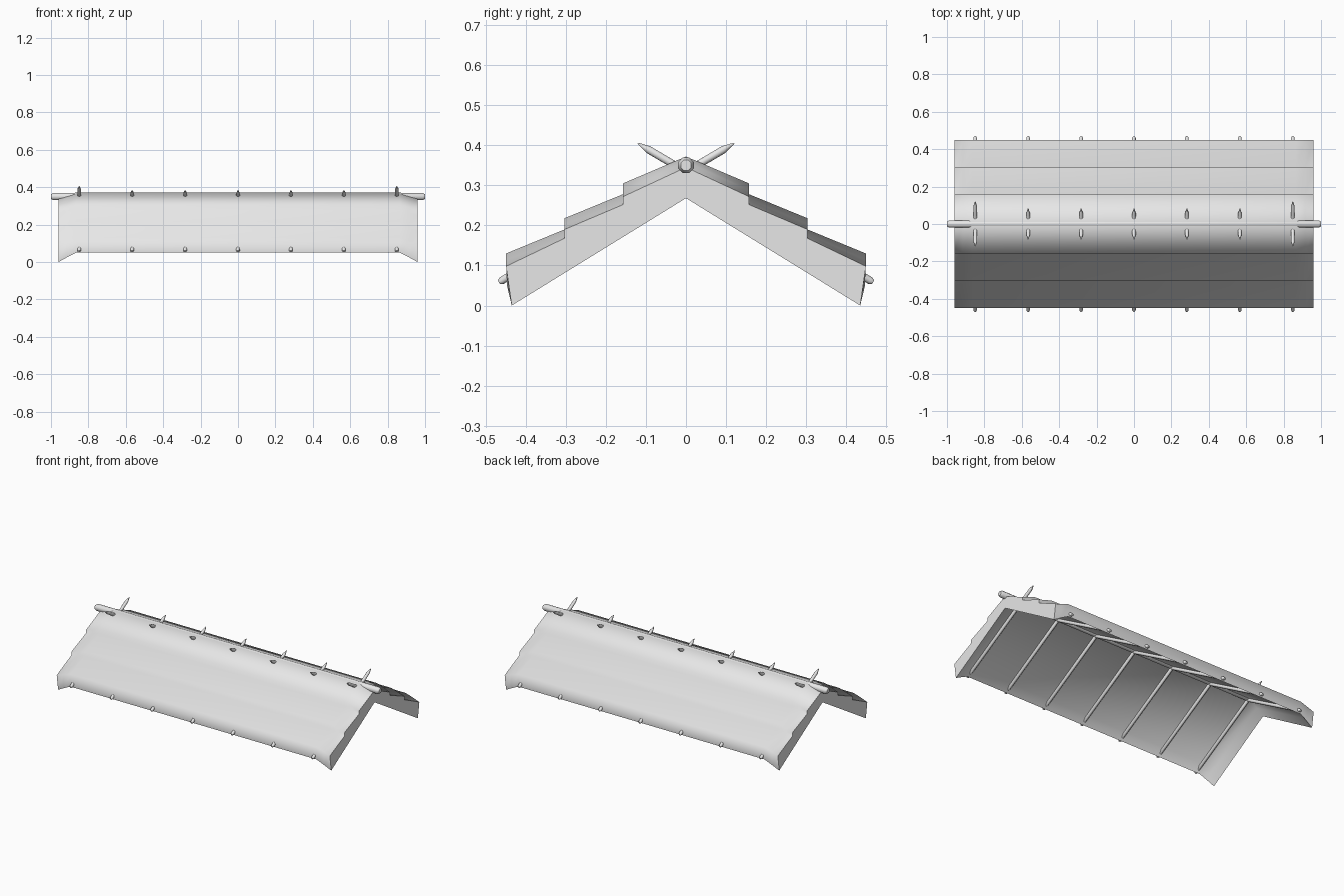
import bpy, bmesh, math
from mathutils import Vector

cube = bpy.data.objects.get("Cube")
if cube:
    bpy.data.objects.remove(cube, do_unlink=True)

grey = bpy.data.materials.new("pale_grey")
grey.use_nodes = True
colour = (0.8, 0.8, 0.8, 1)
grey.diffuse_color = colour
grey.node_tree.nodes["Principled BSDF"].inputs["Base Color"].default_value = colour


def finish(name, bm, sharp_angle):
    """Smooth the mesh, keep hard edges and link it as an object."""
    bmesh.ops.recalc_face_normals(bm, faces=bm.faces)
    for f in bm.faces:
        f.smooth = len(f.verts) == 4
    for e in bm.edges:
        flat = any(not f.smooth for f in e.link_faces)
        e.smooth = not flat and e.calc_face_angle(0) < math.radians(sharp_angle)
    mesh = bpy.data.meshes.new(name)
    bm.to_mesh(mesh)
    bm.free()
    mesh.materials.append(grey)
    obj = bpy.data.objects.new(name, mesh)
    bpy.context.collection.objects.link(obj)
    return obj


def skin(rings):
    """Bridge closed rings of points and cap both ends."""
    bm = bmesh.new()
    loops = [[bm.verts.new(p) for p in ring] for ring in rings]
    n = len(loops[0])
    for a, b in zip(loops, loops[1:]):
        for i in range(n):
            j = (i + 1) % n
            bm.faces.new((a[i], a[j], b[j], b[i]))
    bm.faces.new(loops[0])
    bm.faces.new(loops[-1])
    return bm


def rod(name, start, end, stations, sides=8):
    """Round pole; stations are (distance from start, radius)."""
    start = Vector(start)
    axis = (Vector(end) - start).normalized()
    u = axis.orthogonal().normalized()
    v = axis.cross(u)
    turns = [math.tau * (i + 0.5) / sides for i in range(sides)]
    rings = [[start + axis * d + (u * math.cos(t) + v * math.sin(t)) * r
              for t in turns] for d, r in stations]
    return finish(name, skin(rings), 50)


# Thatched roof: stepped half sections (y, z) from ridge, over the eave, to underside
middle = [(0, .372), (.157, .305), (.157, .278), (.303, .218), (.303, .19),
          (.449, .13), (.447, .05), (.415, .10), (0, .345)]
gable = [(0, .345), (.157, .272), (.157, .252), (.303, .19), (.303, .168),
         (.449, .098), (.435, 0), (.40, .0216), (0, .268)]


def section(x, t):
    half = [Vector((x, *m)).lerp(Vector((x, *g)), t) for m, g in zip(middle, gable)]
    mirrored = [Vector((p.x, -p.y, p.z)) for p in reversed(half[1:-1])]
    return half + mirrored


droop = [(.96, 1), (.915, .5), (.865, 0)]
rings = [section(-x, t) for x, t in droop] + [section(x, t) for x, t in reversed(droop)]
finish("thatched_roof", skin(rings), 75)

# Ridge pole with chamfered ends
rod("ridge_pole", (-1, 0, .35), (1, 0, .35),
    [(0, .014), (.012, .021), (1.988, .021), (2, .014)])

# Crossing rafters; the outer pairs rise into longer horns
for i in range(7):
    x = (i - 3) * .283
    reach = .12 if i in (0, 6) else .083
    for side, label in ((1, "back"), (-1, "front")):
        low = Vector((x, side * .467, .058))
        high = Vector((x, -side * reach, .334 + .59 * reach))
        length = (high - low).length
        rod(f"{label}_rafter_{i + 1}", low, high,
            [(0, .006), (.008, .01), (length - .03, .01), (length, .002)])
